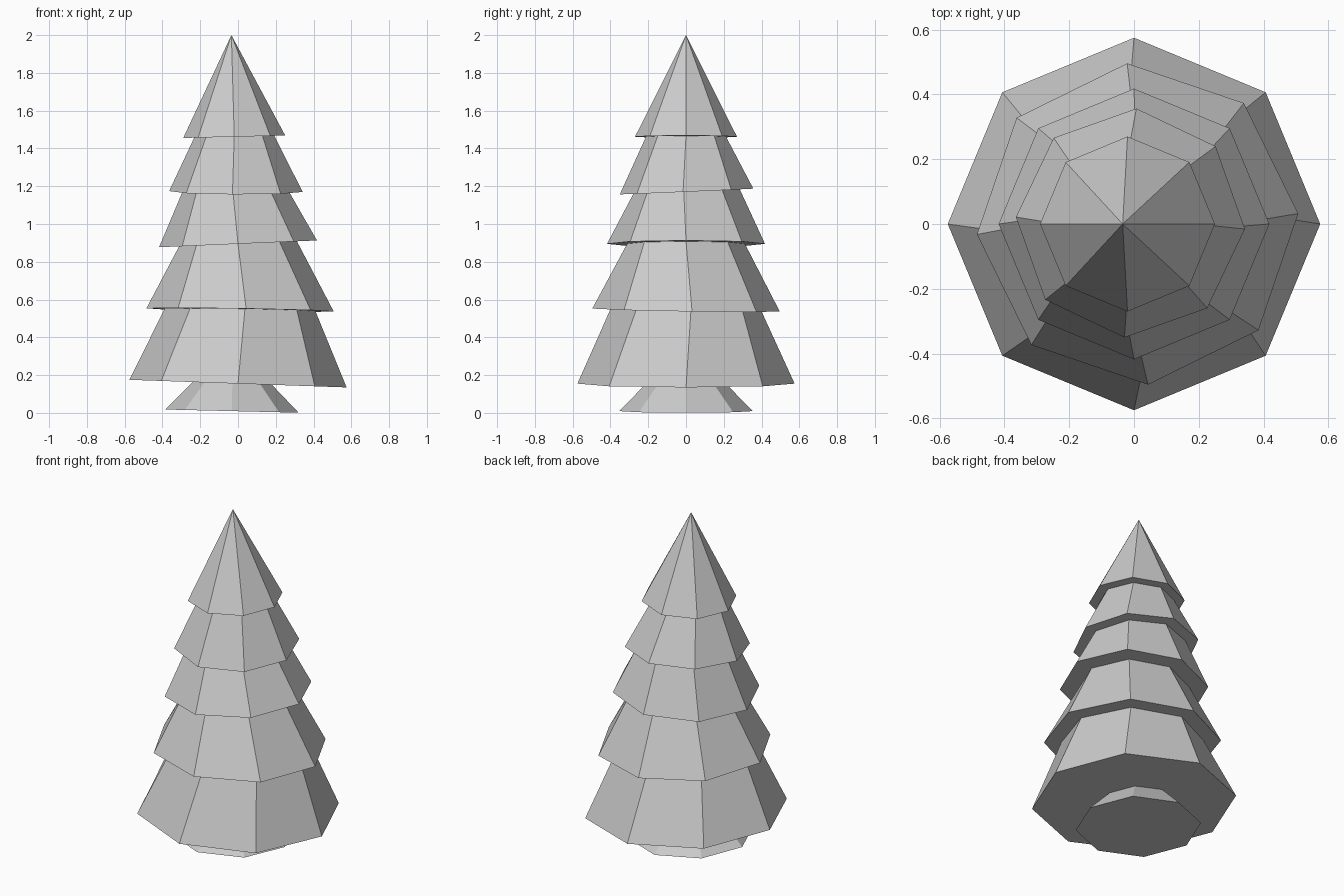
import bpy, bmesh
from math import cos, sin, radians, pi

if "Cube" in bpy.data.objects:
    bpy.data.objects.remove(bpy.data.objects["Cube"])

SIDES = 8

# Each tier: centre x, y, z, twist (deg), slope in x, slope in y, outer radius, inner radius
tiers = [
    (0.000, 0.000, 0.155, 0.0, -0.035, 0.000, 0.575, 0.210),
    (0.011, 0.000, 0.545, 3.7, -0.016, -0.016, 0.497, 0.400),
    (0.000, 0.000, 0.895, 0.0, 0.043, 0.000, 0.418, 0.312),
    (-0.011, 0.003, 1.172, -3.0, -0.004, 0.043, 0.354, 0.282),
    (-0.020, 0.000, 1.462, 0.0, 0.024, 0.000, 0.270, 0.212),
]
bm = bmesh.new()


def ring(cx, cy, cz, twist, sx, sy, r, dx=0.0):
    """Tilted octagon ring of vertices."""
    out = []
    for i in range(SIDES):
        a = radians(twist) + 2 * pi * i / SIDES
        x, y = r * cos(a) + dx, r * sin(a)
        out.append(bm.verts.new((cx + x, cy + y, cz + sx * x + sy * y)))
    return out


def bridge(lower, upper):
    for i in range(SIDES):
        j = (i + 1) % SIDES
        bm.faces.new((lower[i], lower[j], upper[j], upper[i]))


# Flared trunk base
last = ring(-0.032, 0, 0.0095, 0, -0.024, 0, 0.353)
bm.faces.new(last[::-1])

# Stacked skirts: wall up to the inner ring, then flat underside outwards
for n, (cx, cy, cz, tw, sx, sy, r_out, r_in) in enumerate(tiers):
    inner = ring(cx, cy, cz, tw, sx, sy, r_in, -0.03 if n == 0 else 0)
    outer = ring(cx, cy, cz, tw, sx, sy, r_out)
    bridge(last, inner)
    bridge(inner, outer)
    last = outer

# Pointed tip
tip = bm.verts.new((-0.035, 0, 2.0))
for i in range(SIDES):
    bm.faces.new((last[i], last[(i + 1) % SIDES], tip))

bmesh.ops.recalc_face_normals(bm, faces=bm.faces[:])
mesh = bpy.data.meshes.new("fir_tree")
bm.to_mesh(mesh)
bm.free()
bpy.context.collection.objects.link(bpy.data.objects.new("fir_tree", mesh))
